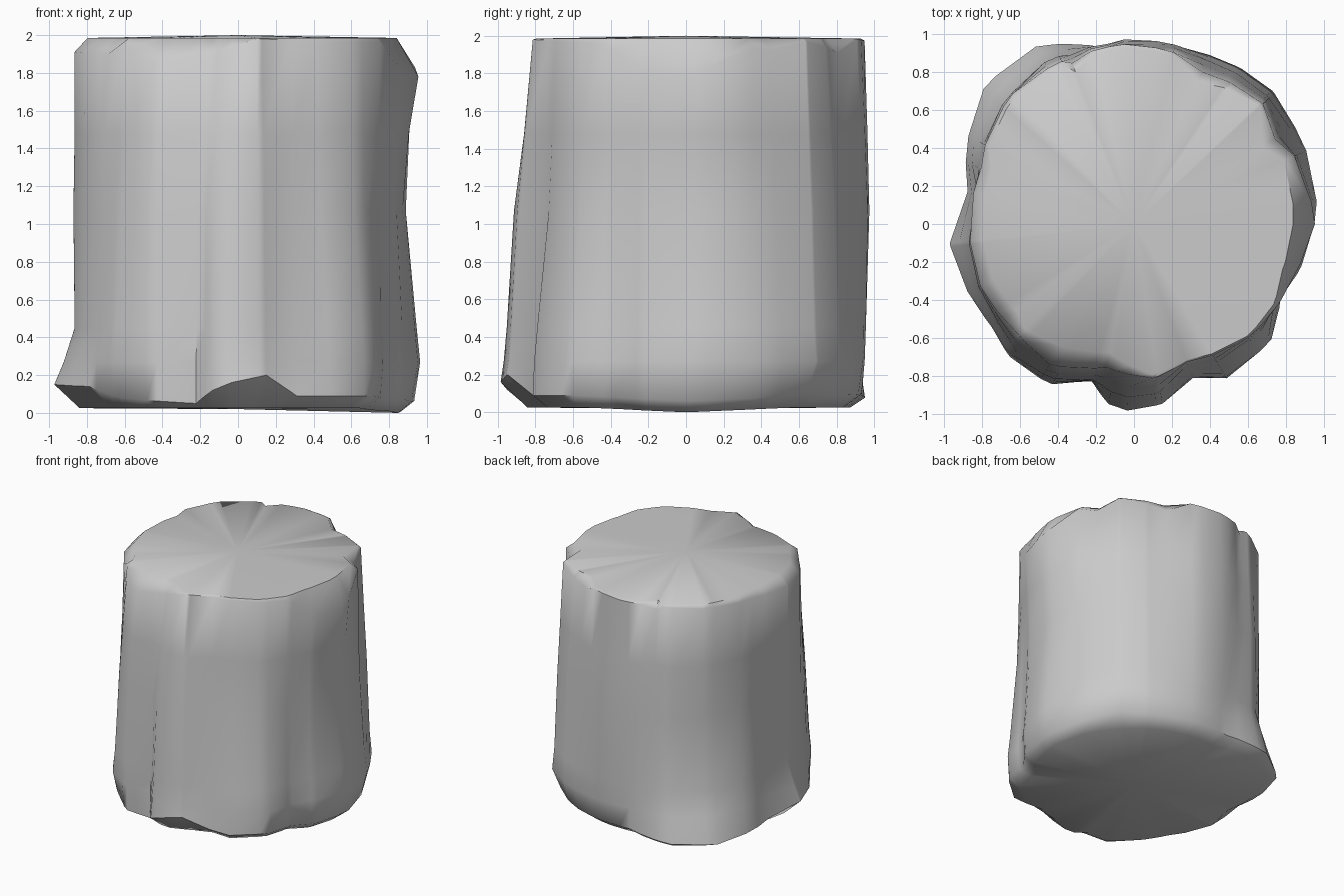
import bpy, bmesh, math

# Outlines as {angle in degrees: value}, read around the trunk
top_r = {0: .84, 23: .86, 31: .79, 43: .91, 57: .86, 66: .82, 77: .91, 93: .93,
         104: .92, 111: .86, 114: .92, 133: .92, 152: .87, 160: .80, 187: .80,
         202: .80, 216: .77, 224: .80, 239: .75, 259: .69, 277: .80, 291: .77,
         315: .84, 330: .85, 343: .82}
base_r = {7: .99, 44: 1.03, 55: 1.01, 83: .95, 98: .94, 119: 1.07, 138: 1.07,
          169: .90, 186: .985, 212: .94, 227: .976, 243: .96, 255: .86, 262: .96,
          268: .985, 279: .96, 291: .87, 301: .96, 320: .965, 333: .877, 346: .926}

# Chips around the upper rim
rim_out = {0: .115, 23: .06, 31: .08, 43: .02, 57: .04, 66: .06, 77: .02, 104: .02,
           111: .05, 114: .02, 152: .02, 160: .06, 187: .07, 216: .08, 224: .045,
           239: .115, 259: .08, 277: .02, 291: .01, 315: .01, 330: .02, 343: .07}
rim_z = {0: 1.78, 23: 1.94, 31: 1.92, 43: 1.97, 66: 1.91, 77: 1.98, 104: 1.97,
         111: 1.93, 114: 1.97, 160: 1.94, 187: 1.91, 216: 1.9, 224: 1.96, 239: 1.85,
         259: 1.9, 277: 1.98, 330: 1.96, 348: 1.78}

# Chips around the foot: edge height and how far the edge is tucked in
base_z = {0: .06, 20: .07, 44: .11, 60: .09, 90: .1, 119: .07, 138: .06, 169: .09,
          186: .15, 212: .14, 227: .08, 236: .07, 255: .05, 265: .15, 279: .2,
          291: .09, 320: .09}
tuck = {0: .05, 7: .05, 44: .08, 60: .06, 83: .01, 119: 0, 212: .01, 227: .06,
        243: .02, 255: 0, 291: 0, 320: .03, 346: .02}

# Waist and bulge of the wall, relative to a straight taper
mid_bulge = {0: -.09, 22: -.03, 45: 0, 90: .035, 135: -.06, 160: -.03, 180: -.055,
             225: 0, 255: .03, 270: .03, 289: -.01, 301: -.03, 340: -.03}
low_bulge = {0: -.03, 45: -.01, 90: .02, 135: -.11, 160: -.02, 186: -.09, 212: -.03,
             230: 0, 270: .01, 289: 0}


def at(keys, a):
    """Linear interpolation around the circle."""
    ks = sorted(keys)
    ks = [ks[-1] - 360] + ks + [ks[0] + 360]
    for lo, hi in zip(ks, ks[1:]):
        if lo <= a <= hi:
            u, v = keys[lo % 360], keys[hi % 360]
            return u + (v - u) * (a - lo) / (hi - lo)


def column(a):
    """Radius and height of each ring, bottom to top, at one angle."""
    rb, zb = at(base_r, a), at(base_z, a)
    rt, zt = at(top_r, a), at(rim_z, a)
    edge = rb - at(tuck, a)
    rr = rt + at(rim_out, a)
    low = rb + (rr - rb) * .22 + at(low_bulge, a)
    mid = rb + (rr - rb) * .53 + at(mid_bulge, a)
    high = rb + (rr - rb) * .75 + at(mid_bulge, a) * .6
    floor_z = .025 * min(1, abs((a + 180) % 360 - 180) / 40)
    return [(edge - .03 - .7 * zb, floor_z), (edge, zb), (rb * .5 + low * .5, .27),
            (low, .45), (mid, 1.07), (high, 1.48), (rr, zt), (rt, 1.985)]


angles = sorted(set(top_r) | set(base_r))
bm = bmesh.new()
cols = []
for a in angles:
    c, s = math.cos(math.radians(a)), math.sin(math.radians(a))
    cols.append([bm.verts.new((r * c, r * s, z)) for r, z in column(a)])

# Wall and bevelled rims
for p, q in zip(cols, cols[1:] + cols[:1]):
    for k in range(len(p) - 1):
        bm.faces.new((p[k], q[k], q[k + 1], p[k + 1]))

# Slightly domed top and flat underside, as fans
for k, z in ((-1, 2.0), (0, .02)):
    mid_point = bm.verts.new((0, 0, z))
    for p, q in zip(cols, cols[1:] + cols[:1]):
        bm.faces.new((p[k], q[k], mid_point))
bmesh.ops.recalc_face_normals(bm, faces=bm.faces)

mesh = bpy.data.meshes.new("rock_pillar")
bm.to_mesh(mesh)
bm.free()
pillar = bpy.data.objects.new("rock_pillar", mesh)
bpy.context.collection.objects.link(pillar)
bpy.context.view_layer.objects.active = pillar
pillar.select_set(True)
bpy.ops.object.shade_smooth_by_angle(angle=math.radians(50))
